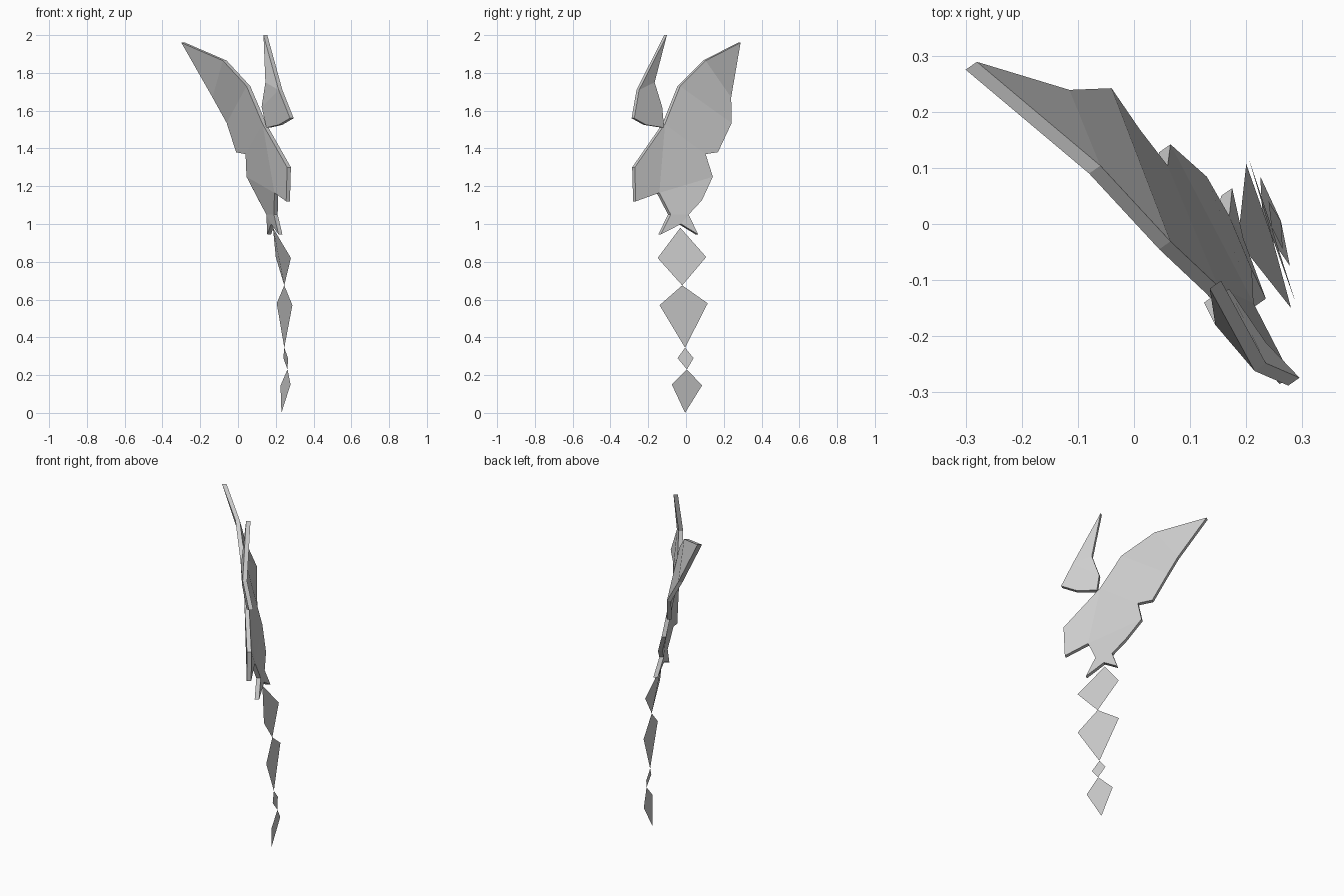
import bpy
import bmesh
from mathutils import Vector

# Remove the default object
default_object = bpy.data.objects.get("Cube")
if default_object:
    bpy.data.objects.remove(default_object, do_unlink=True)

# One plain grey for every part
grey = bpy.data.materials.new("plain_grey")
grey.use_nodes = True
grey.diffuse_color = (0.62, 0.62, 0.62, 1)
grey_shader = grey.node_tree.nodes["Principled BSDF"]
grey_shader.inputs["Base Color"].default_value = grey.diffuse_color
grey_shader.inputs["Roughness"].default_value = 0.8

THICKNESS = Vector((0.02, 0.014, 0))


def finish(name, bm):
    """Turn a bmesh into a flat shaded object with the grey material."""
    mesh = bpy.data.meshes.new(name)
    bm.to_mesh(mesh)
    bm.free()
    mesh.materials.append(grey)
    part = bpy.data.objects.new(name, mesh)
    bpy.context.scene.collection.objects.link(part)
    return part


def slab(name, outline, panels):
    """Build a gently folded plate: front panels, back panels and a rim."""
    bm = bmesh.new()
    front = [bm.verts.new(point) for point in outline]
    back = [bm.verts.new(Vector(point) + THICKNESS) for point in outline]
    for panel in panels:
        bm.faces.new([front[i] for i in panel])
        bm.faces.new([back[i] for i in reversed(panel)])
    for i in range(len(outline)):
        bm.faces.new((front[i - 1], front[i], back[i], back[i - 1]))
    bmesh.ops.recalc_face_normals(bm, faces=bm.faces)
    return finish(name, bm)


def sheet(name, top, left, bottom, right):
    """Build a single four cornered leaf without thickness."""
    bm = bmesh.new()
    corners = [bm.verts.new(point) for point in (top, left, bottom, right)]
    bm.faces.new(corners)
    return finish(name, bm)


# Main wing: outline runs down the leading edge, round the tail, back up
leading_edge = [
    (-.3, .275, 1.96), (-.08, .09, 1.865), (.045, -.045, 1.73),
    (.13, -.125, 1.53), (.26, -.285, 1.3), (.255, -.28, 1.12),
]
forked_tail = [
    (.193, -.155, 1.165), (.19, -.095, 1.05), (.215, -.147, .945),
    (.175, -.04, 1), (.155, .05, .945), (.15, 0, 1.05),
]
trailing_edge = [
    (.11, .07, 1.125), (.045, .128, 1.25), (.04, .09, 1.37),
    (-.01, .155, 1.38), (-.06, .228, 1.535), (-.135, .225, 1.67),
]
wing_panels = [
    (0, 1, 17), (1, 2, 16, 17), (2, 3, 14, 15, 16), (3, 6, 13, 14),
    (3, 4, 5, 6), (6, 7, 11, 12, 13), (7, 8, 9, 11), (9, 10, 11),
]
slab("main_wing", leading_edge + forked_tail + trailing_edge, wing_panels)

# Upper feather: tip, outer edge, rounded base, inner edge
feather_outline = [
    (.135, -.115, 2), (.215, -.262, 1.71), (.275, -.288, 1.56),
    (.215, -.225, 1.525), (.15, -.13, 1.51), (.125, -.14, 1.62),
    (.145, -.18, 1.75),
]
slab("upper_feather", feather_outline, [(0, 1, 6), (1, 5, 6), (1, 2, 3, 4, 5)])

# Hanging diamonds: neighbours share the joint between them
joints = [(.185, -.03, .98), (.245, -.02, .675), (.245, -.005, .345),
          (.262, .005, .23), (.23, -.005, 0)]
sides = [
    ((.28, -.15, .82), (.2, .107, .825)),
    ((.288, -.14, .57), (.205, .115, .58)),
    ((.265, -.045, .29), (.24, .04, .29)),
    ((.278, -.075, .15), (.225, .085, .145)),
]
labels = ["first", "second", "third", "fourth"]
for label, top, bottom, (left, right) in zip(labels, joints, joints[1:], sides):
    sheet(label + "_tail_diamond", top, left, bottom, right)
